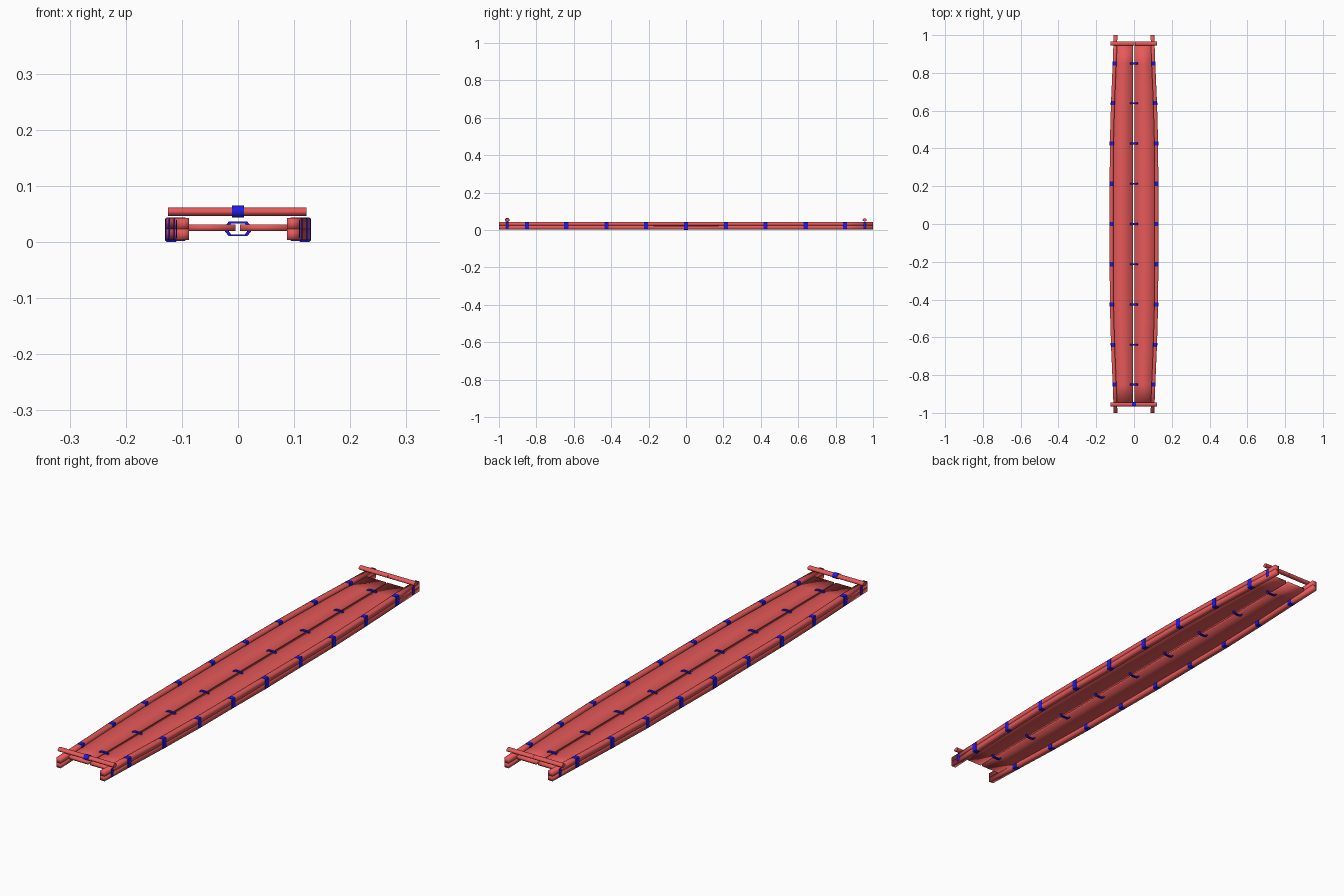
import bpy, bmesh, math

cube = bpy.data.objects.get("Cube")
if cube:
    bpy.data.objects.remove(cube, do_unlink=True)


def material(name, rgb):
    m = bpy.data.materials.new(name)
    m.use_nodes = True
    m.diffuse_color = (*rgb, 1)
    m.node_tree.nodes["Principled BSDF"].inputs["Base Color"].default_value = (*rgb, 1)
    return m


RED = material("soft red", (0.8, 0.1, 0.1))
BLUE = material("deep blue", (0.015, 0.01, 0.8))


def loft(name, rings, mat, closed=False, angle=40):
    """Skin a row of equal rings; cap the ends unless the row is closed."""
    bm = bmesh.new()
    rows = [[bm.verts.new(p) for p in ring] for ring in rings]
    n = len(rows[0])
    pairs = list(zip(rows, rows[1:])) + ([(rows[-1], rows[0])] if closed else [])
    for a, b in pairs:
        for i in range(n):
            j = (i + 1) % n
            bm.faces.new((a[i], a[j], b[j], b[i]))
    if not closed:
        bm.faces.new(rows[0])
        bm.faces.new(rows[-1])
    bmesh.ops.recalc_face_normals(bm, faces=bm.faces)
    mesh = bpy.data.meshes.new(name)
    bm.to_mesh(mesh)
    bm.free()
    mesh.materials.append(mat)
    ob = bpy.data.objects.new(name, mesh)
    bpy.context.collection.objects.link(ob)
    bpy.ops.object.select_all(action="DESELECT")
    ob.select_set(True)
    bpy.context.view_layer.objects.active = ob
    if angle:
        bpy.ops.object.shade_smooth_by_angle(angle=math.radians(angle))
    else:
        bpy.ops.object.shade_smooth()


def rect(x0, x1, z0, z1):
    return [(x0, z0), (x1, z0), (x1, z1), (x0, z1)]


def chamfered(w, z0, z1, c):
    """Upright rectangle of half width w with cut corners."""
    return [(-w + c, z0), (w - c, z0), (w, z0 + c), (w, z1 - c),
            (w - c, z1), (-w + c, z1), (-w, z1 - c), (-w, z0 + c)]


def bar(name, x0, x1, y, z, ry, rz, mat, n=16):
    """Oval bar lying across the model."""
    turns = [2 * math.pi * (i + 0.5) / n for i in range(n)]
    loft(name, [[(x, y + ry * math.cos(t), z + rz * math.sin(t)) for t in turns]
                for x in (x0, x1)], mat)


# Half plan of the side rails: distance along y -> sideways offset
HALF = [(0, 0.119), (0.213, 0.119), (0.426, 0.118), (0.64, 0.112),
        (0.85, 0.103), (1.0, 0.0975)]
PLAN = [(-y, x) for y, x in reversed(HALF[1:])] + HALF
R = 0.0098
UPPER, LOWER, MID = 0.0325, 0.0132, 0.0253
END = 0.945
BAR_Y = 0.955


def sag(y):
    return -0.002 if abs(y) < 0.1 else 0


def side_x(y):
    for (y0, x0), (y1, x1) in zip(PLAN, PLAN[1:]):
        if y0 <= y <= y1:
            return x0 + (x1 - x0) * (y - y0) / (y1 - y0)


for s, side, inner in ((1, "left", 0.0035), (-1, "right", 0.0045)):
    # Stacked, softly shaded square rails
    for z, level in ((UPPER, "upper"), (LOWER, "lower")):
        drop = 1 if level == "lower" else 0
        loft(f"{side}_{level}_rail",
             [[(s * x + a, y, z + drop * sag(y) + b) for a, b in rect(-R, R, -R, R)]
              for y, x in PLAN], RED, angle=0)

    # Floor panel, tucked between the rails
    rows = [(y, x) for y, x in PLAN if abs(y) < 0.9]
    rows = [(-END, side_x(-END))] + rows + [(END, side_x(END))]
    h = 0.0055
    loft(f"{side}_floor_panel",
         [[(s * a, y, MID + b) for a, b in rect(inner, x, -h, h)] for y, x in rows],
         RED, angle=0)

    # Lashings wrapped round both rails
    for y, x in PLAN[1:-1]:
        profile = chamfered(R + 0.0015, LOWER - R + sag(y) - 0.0014,
                            UPPER + R + 0.0014, 0.003)
        loft(f"{side}_rail_lashing",
             [[(s * side_x(yy) + a, yy, z) for a, z in profile]
              for yy in (y - 0.011, y + 0.011)], BLUE)

    # Outer straps beneath the crossbars
    for e in (-BAR_Y, BAR_Y):
        loft(f"{side}_end_strap",
             [[(s * (side_x(y) + a), y, z) for a, z in rect(R - 0.001, R + 0.001, 0.007, 0.039)]
              for y in (e - 0.007, e + 0.007)], BLUE)

# Six-sided loops joining the two panels
HEX = [(-0.0235, 0), (-0.0145, 0.0115), (0.0145, 0.0115),
       (0.0235, 0), (0.0145, -0.0115), (-0.0145, -0.0115)]
for y, _ in PLAN[1:-1]:
    loft("panel_loop",
         [[(x * k, y + d, MID - 0.002 + z * k)
           for k, d in ((0.84, -0.0045), (1.14, -0.0045), (1.14, 0.0045), (0.84, 0.0045))]
          for x, z in HEX], BLUE, closed=True, angle=20)

# Crossbars: the front one is bound in the middle, the back one is split
BAR_Z = 0.054
bar("front_crossbar", -0.125, 0.122, -BAR_Y, BAR_Z, 0.011, 0.008, RED)
bar("front_crossbar_binding", -0.0105, 0.0105, -BAR_Y, BAR_Z, 0.0125, 0.011, BLUE, 12)
bar("back_crossbar_right", -0.125, 0.0035, BAR_Y, BAR_Z, 0.011, 0.008, RED)
bar("back_crossbar_left", 0.0045, 0.122, BAR_Y, BAR_Z, 0.011, 0.008, RED)
